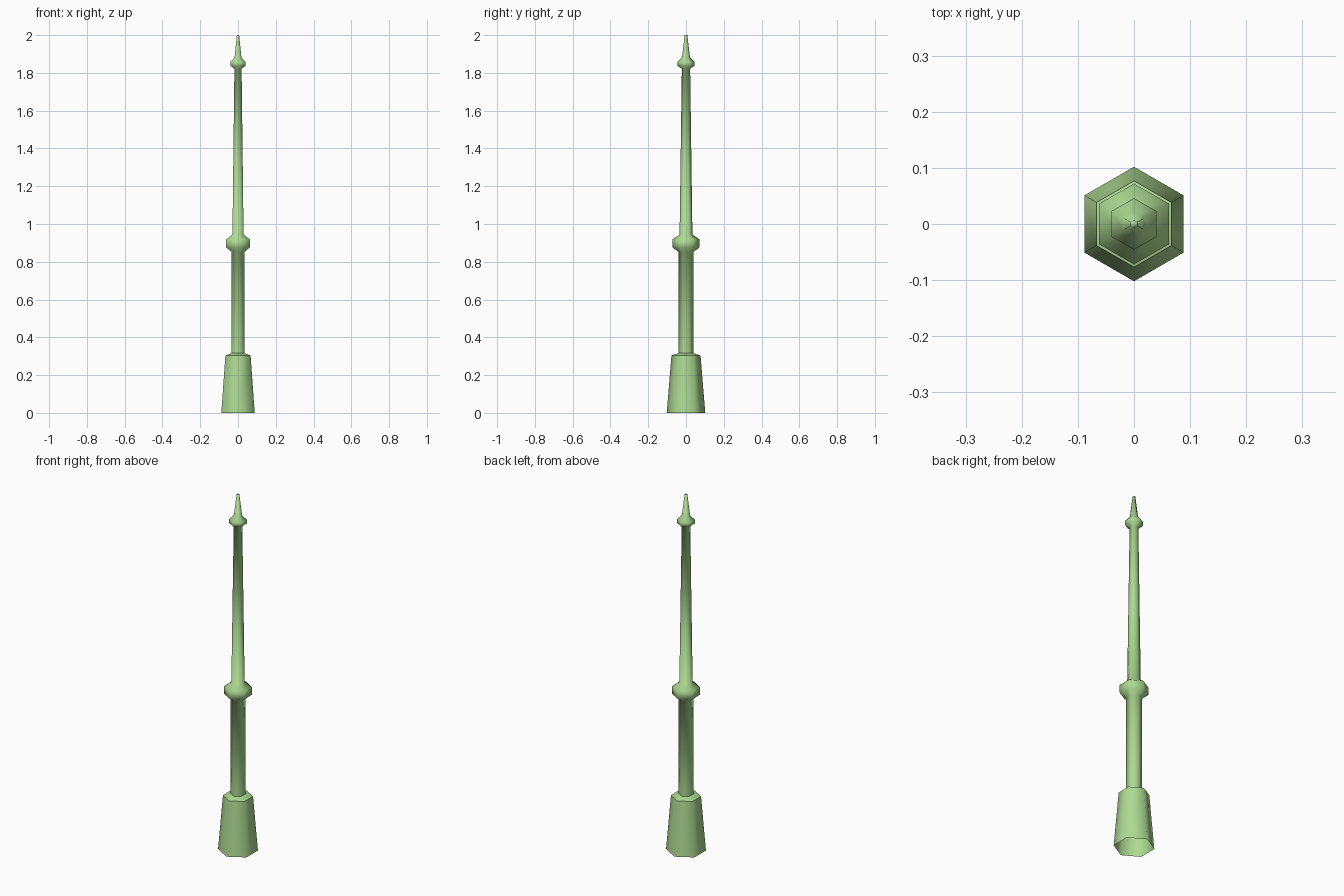
import bpy, bmesh, math

if "Cube" in bpy.data.objects:
    bpy.data.objects.remove(bpy.data.objects["Cube"])

SIDES = 6
mat = bpy.data.materials.new("green_paint")
mat.diffuse_color = (0.42, 0.70, 0.29, 1)
mat.use_nodes = True
mat.node_tree.nodes["Principled BSDF"].inputs["Base Color"].default_value = mat.diffuse_color


def hex_lathe(name, profile, cap_top=False, sharp_rings=()):
    """Stack six-sided rings (radius, height) and skin them; points face +/-y."""
    bm = bmesh.new()
    rings = []
    for r, z in profile:
        ring = []
        for i in range(SIDES):
            a = math.pi / 2 + i * math.tau / SIDES
            ring.append(bm.verts.new((r * math.cos(a), r * math.sin(a), z)))
        rings.append(ring)
    for lo, hi in zip(rings, rings[1:]):
        for i in range(SIDES):
            j = (i + 1) % SIDES
            bm.faces.new((lo[i], lo[j], hi[j], hi[i]))
    if cap_top:
        bm.faces.new(rings[-1])
    for f in bm.faces:
        f.smooth = True
    for k in sharp_rings:
        for i in range(SIDES):
            bm.edges.get((rings[k][i], rings[k][(i + 1) % SIDES])).smooth = False
    mesh = bpy.data.meshes.new(name)
    bm.to_mesh(mesh)
    bm.free()
    mesh.materials.append(mat)
    obj = bpy.data.objects.new(name, mesh)
    bpy.context.collection.objects.link(obj)
    return obj


# Flared foot with a sloped shoulder, open underneath
hex_lathe("base", [(0.102, 0), (0.077, 0.304), (0.039, 0.316)], sharp_rings=(1,))

# Lower shaft, middle collar, tapering upper shaft, top knob and spike
hex_lathe("post", [
    (0.039, 0.316), (0.039, 0.852),
    (0.072, 0.876), (0.072, 0.918), (0.034, 0.944),
    (0.022, 1.822),
    (0.046, 1.838), (0.046, 1.858), (0.021, 1.882),
    (0.007, 2.0),
], cap_top=True)
